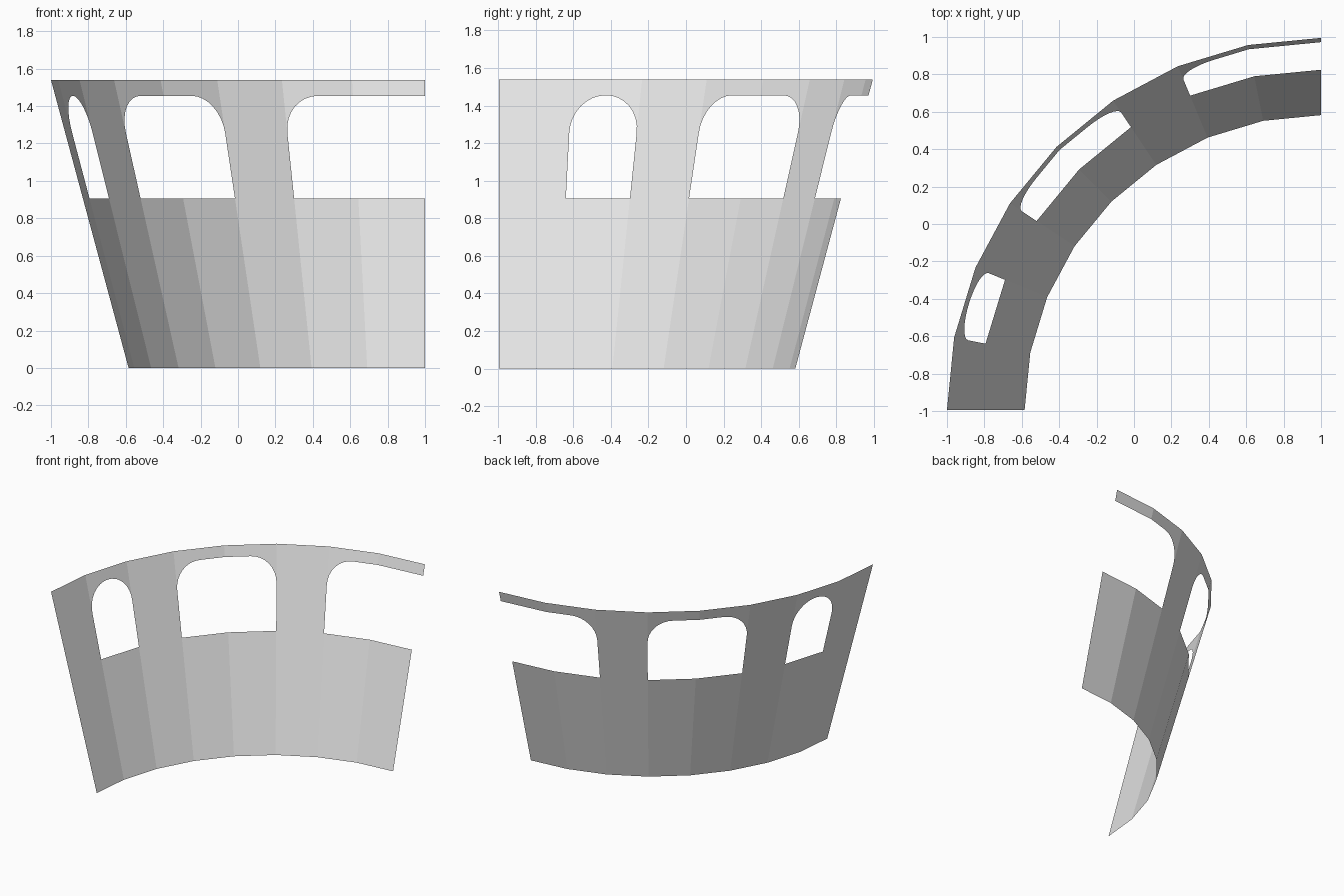
import bpy, bmesh, math

cube = bpy.data.objects.get("Cube")
if cube:
    bpy.data.objects.remove(cube, do_unlink=True)

# Main dimensions of the flared, faceted quarter-round wall
FACETS = 8
R_BOTTOM, R_TOP = 1.585, 2.0
TOP, SILL, SPRING, HEAD = 1.54, 0.905, 1.255, 1.455
CENTRE = (1.0, -0.995)
Y_SCALE = 0.995
ARC_STEPS = 8

# Facet ranges opened as windows; the last is cut off by the wall's end
WINDOWS = [(1, 2, True), (3, 5, True), (6, 8, False)]


def on_wall(t, z):
    """Point on the wall at facet coordinate t and height z."""
    k = min(int(t), FACETS - 1)
    f = t - k
    r = R_BOTTOM + (R_TOP - R_BOTTOM) * z / TOP
    a, b = (math.radians(90 * i / FACETS) for i in (k, k + 1))
    c = math.cos(a) * (1 - f) + math.cos(b) * f
    s = math.sin(a) * (1 - f) + math.sin(b) * f
    return (CENTRE[0] - r * c, CENTRE[1] + Y_SCALE * r * s, z)


bm = bmesh.new()


def panel(t0, t1, low0, low1, high):
    corners = [(t0, low0), (t0, high), (t1, high), (t1, low1)]
    bm.faces.new([bm.verts.new(on_wall(t, z)) for t, z in corners])


def header(points):
    """Wall strip between a window's curved head and the top edge."""
    for (t0, z0), (t1, z1) in zip(points, points[1:]):
        panel(t0, t1, z0, z1, TOP)


# Lower wall and full-height piers
open_facets = {k for a, b, _ in WINDOWS for k in range(a, b)}
for k in range(FACETS):
    panel(k, k + 1, 0, 0, SILL)
    if k not in open_facets:
        panel(k, k + 1, SILL, SILL, SPRING)
        panel(k, k + 1, SPRING, SPRING, TOP)

# Window heads with rounded corners half a facet wide
quarter = []
for i in range(ARC_STEPS + 1):
    a = math.pi / 2 * i / ARC_STEPS
    quarter.append((0.5 * (1 - math.cos(a)), SPRING + (HEAD - SPRING) * math.sin(a)))
for start, end, closed in WINDOWS:
    pts = [(start + t, z) for t, z in quarter]
    pts += [(k, HEAD) for k in range(start + 1, end)]
    if closed:
        right = [(end - t, z) for t, z in reversed(quarter)]
        pts += right[1:] if end - start == 1 else right
    else:
        pts.append((end, HEAD))
    header(pts)

bmesh.ops.remove_doubles(bm, verts=bm.verts, dist=0.0005)
mesh = bpy.data.meshes.new("window_wall")
bm.to_mesh(mesh)
bm.free()

wall = bpy.data.objects.new("window_wall", mesh)
bpy.context.collection.objects.link(wall)

# Plain light grey finish
grey = bpy.data.materials.new("light_grey")
grey.use_nodes = True
colour = (0.8, 0.8, 0.8, 1)
grey.diffuse_color = colour
grey.node_tree.nodes["Principled BSDF"].inputs["Base Color"].default_value = colour
mesh.materials.append(grey)
